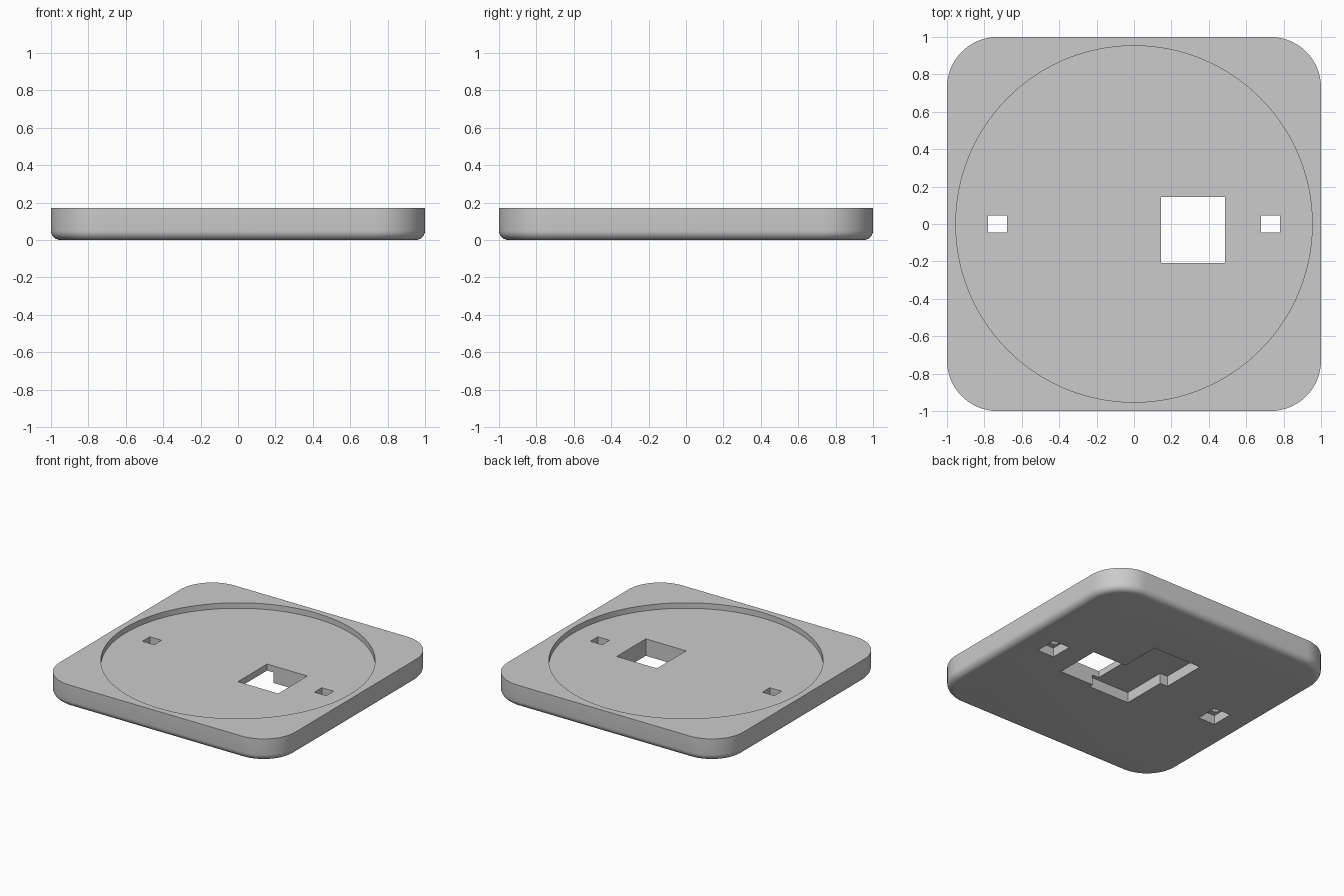
import bpy
import bmesh
import math

cube = bpy.data.objects.get("Cube")
if cube:
    bpy.data.objects.remove(cube, do_unlink=True)

HEIGHT = 0.172
FLOOR = 0.13      # floor of the round dish
POCKET = 0.08     # ceiling of the underside pocket
LEDGE = 0.07      # ceiling of the slot counterbores

grey = bpy.data.materials.new("plain_grey")
grey.use_nodes = True
COLOUR = (0.6, 0.6, 0.6, 1)
grey.diffuse_color = COLOUR
grey.node_tree.nodes["Principled BSDF"].inputs["Base Color"].default_value = COLOUR


def finish(name, bm):
    mesh = bpy.data.meshes.new(name)
    bm.to_mesh(mesh)
    bm.free()
    mesh.materials.append(grey)
    obj = bpy.data.objects.new(name, mesh)
    bpy.context.collection.objects.link(obj)
    return obj


def box_bmesh(x0, x1, y0, y1, z0, z1):
    bm = bmesh.new()
    bmesh.ops.create_cube(bm, size=1)
    for v in bm.verts:
        v.co.x = x1 if v.co.x > 0 else x0
        v.co.y = y1 if v.co.y > 0 else y0
        v.co.z = z1 if v.co.z > 0 else z0
    return bm


def box(name, *bounds):
    return finish(name, box_bmesh(*bounds))


def cut(target, cutter):
    cutter.hide_render = True
    mod = target.modifiers.new("cut", "BOOLEAN")
    mod.operation = "DIFFERENCE"
    mod.solver = "EXACT"
    mod.object = cutter
    bpy.ops.object.select_all(action="DESELECT")
    bpy.context.view_layer.objects.active = target
    target.select_set(True)
    bpy.ops.object.modifier_apply(modifier=mod.name)
    bpy.data.objects.remove(cutter, do_unlink=True)


# Base plate: rounded corners, then a rounded lower rim
bm = box_bmesh(-1, 1, -1, 1, 0, HEIGHT)
uprights = [e for e in bm.edges if abs(e.verts[0].co.z - e.verts[1].co.z) > 0.1]
bmesh.ops.bevel(bm, geom=uprights, offset=0.27, segments=16, profile=0.5,
                affect="EDGES")
rim = [e for e in bm.edges if all(v.co.z < 0.001 for v in e.verts)]
bmesh.ops.bevel(bm, geom=rim, offset=0.05, segments=6, profile=0.5,
                affect="EDGES")
plate = finish("base_plate", bm)

# Round dish in the top
bm = bmesh.new()
bmesh.ops.create_cone(bm, cap_ends=True, segments=128, radius1=0.953,
                      radius2=0.953, depth=0.2)
bmesh.ops.translate(bm, vec=(0, 0, FLOOR + 0.1), verts=bm.verts)
cut(plate, finish("dish_cutter", bm))

# Stepped pocket underneath: a narrow front bay and a wider back bay
cut(plate, box("front_bay_cutter", -0.145, 0.2, -0.24, 0.3, -0.1, POCKET))
cut(plate, box("back_bay_cutter", -0.21, 0.2, 0.11, 0.46, -0.1, POCKET))

# Square opening through the floor
cut(plate, box("opening_cutter", 0.145, 0.487, -0.208, 0.145, -0.2, 0.3))

# Side slots, wider from below
for side in (-1, 1):
    x = side * 0.73
    cut(plate, box("slot_cutter", x - 0.05, x + 0.05, -0.045, 0.045, -0.2, 0.3))
    cut(plate, box("slot_ledge_cutter", x - 0.07, x + 0.07, -0.085, 0.085,
                   -0.1, LEDGE))

bpy.ops.object.select_all(action="DESELECT")
plate.select_set(True)
bpy.context.view_layer.objects.active = plate
bpy.ops.object.shade_smooth_by_angle(angle=math.radians(30))
